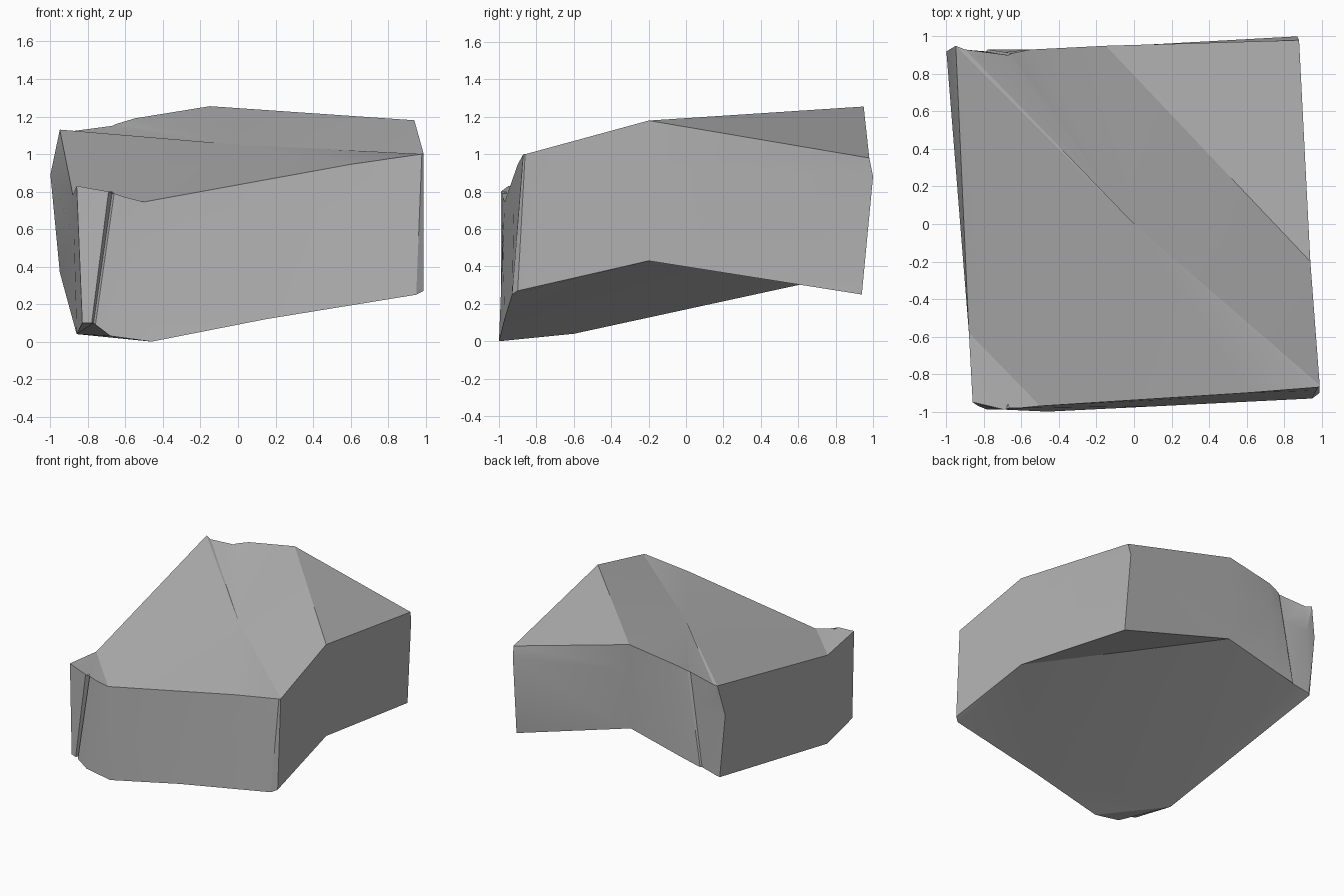
import bpy
import bmesh
import math
from mathutils import Vector

# Remove the default object
default = bpy.data.objects.get("Cube")
if default:
    bpy.data.objects.remove(default, do_unlink=True)


def make_material(name, value):
    """One flat grey colour for viewport and render."""
    material = bpy.data.materials.new(name)
    material.use_nodes = True
    colour = (value, value, value, 1)
    material.diffuse_color = colour
    shader = next(n for n in material.node_tree.nodes if n.type == "BSDF_PRINCIPLED")
    shader.inputs["Base Color"].default_value = colour
    return material


# Vertical edges of the slab, anticlockwise: name, upper end, lower end
EDGES = [
    ("front_left",   (-.86, -.95, .83), (-.83, -.97, .1)),
    ("crack_left",   (-.69, -.99, .8),  (-.78, -.99, .1)),
    ("crack_floor",  (-.67, -.96, .8),  (-.77, -.97, .1)),
    ("crack_right",  (-.66, -.98, .79), (-.76, -.99, .09)),
    ("front_chip",   (-.6, -.98, .77),  (-.68, -.99, .03)),
    ("front_low",    (-.5, -.97, .745), (-.46, -1, 0)),
    ("front_middle", (.6, -.9, .945),   (.15, -.97, .12)),
    ("front_bevel",  (.98, -.87, 1),    (.95, -.93, .25)),
    ("front_right",  (.99, -.86, 1),    (.99, -.9, .27)),
    ("side_ridge",   (.94, -.2, 1.18),  (.94, -.2, .43)),
    ("back_right",   (.88, .98, .98),   (.88, .94, .25)),
    ("back_peak",    (-.15, .95, 1.255), (-.15, .93, .56)),
    ("back_slope",   (-.55, .93, 1.19), (-.6, .93, .45)),
    ("split_right",  (-.65, .91, 1.16), (-.78, .93, .41)),
    ("split_floor",  (-.67, .9, 1.15),  (-.79, .92, .41)),
    ("back_chip",    (-.9, .93, 1.12),  (-.93, .93, .38)),
    ("back_left",    (-.95, .95, 1.13), (-.95, .92, .37)),
    ("left_low",     (-.88, -.58, .78), (-.86, -.6, .04)),
]
# Corners that bulge between their ends
BULGES = {"back_right": (.87, 1, .88), "back_left": (-1, .92, .89)}

names = [edge[0] for edge in EDGES]
bm = bmesh.new()
top, middle, bottom = {}, {}, {}
for name, upper, lower in EDGES:
    upper, lower = Vector(upper), Vector(lower)
    top[name] = bm.verts.new(upper)
    middle[name] = bm.verts.new(BULGES.get(name, upper.lerp(lower, .3)))
    bottom[name] = bm.verts.new(lower)

# Broken side walls
for a, b in zip(names, names[1:] + names[:1]):
    for high, low in ((top, middle), (middle, bottom)):
        bm.faces.new((low[a], low[b], high[b], high[a]))


def facet(ring, chosen, flip=False):
    """Cap part of a ring with one flat facet."""
    verts = [ring[name] for name in chosen]
    return bm.faces.new(verts[::-1] if flip else verts)


# Upper surface: raised front corner, sloping back corner, wide main plane
back_corner = ["side_ridge", "back_right", "back_peak"]
low = names.index("front_low")
facet(top, ["left_low"] + names[:low + 1])
facet(top, back_corner)
centre = bm.verts.new((0, 0, 1.05))
main = [n for n in names[low:] if n != "back_right"]
for a, b in zip(main, main[1:] + main[:1]):
    bm.faces.new((top[a], top[b], centre))

# Underside: chipped front corner, rising back corner, wide main plane
chip = names.index("front_chip")
facet(bottom, ["left_low"] + names[:chip + 1], flip=True)
facet(bottom, back_corner, flip=True)
facet(bottom, [n for n in names[chip:] if n != "back_right"], flip=True)

bmesh.ops.triangulate(bm, faces=[f for f in bm.faces if len(f.verts) > 3])
bmesh.ops.recalc_face_normals(bm, faces=bm.faces)
mesh = bpy.data.meshes.new("rock_slab")
bm.to_mesh(mesh)
bm.free()

# Finish the rock with one stone colour and crisp main creases
rock = bpy.data.objects.new("rock_slab", mesh)
bpy.context.collection.objects.link(rock)
mesh.materials.append(make_material("stone_grey", .45))
bpy.ops.object.select_all(action="DESELECT")
rock.select_set(True)
bpy.context.view_layer.objects.active = rock
bpy.ops.object.shade_smooth_by_angle(angle=math.radians(15))
